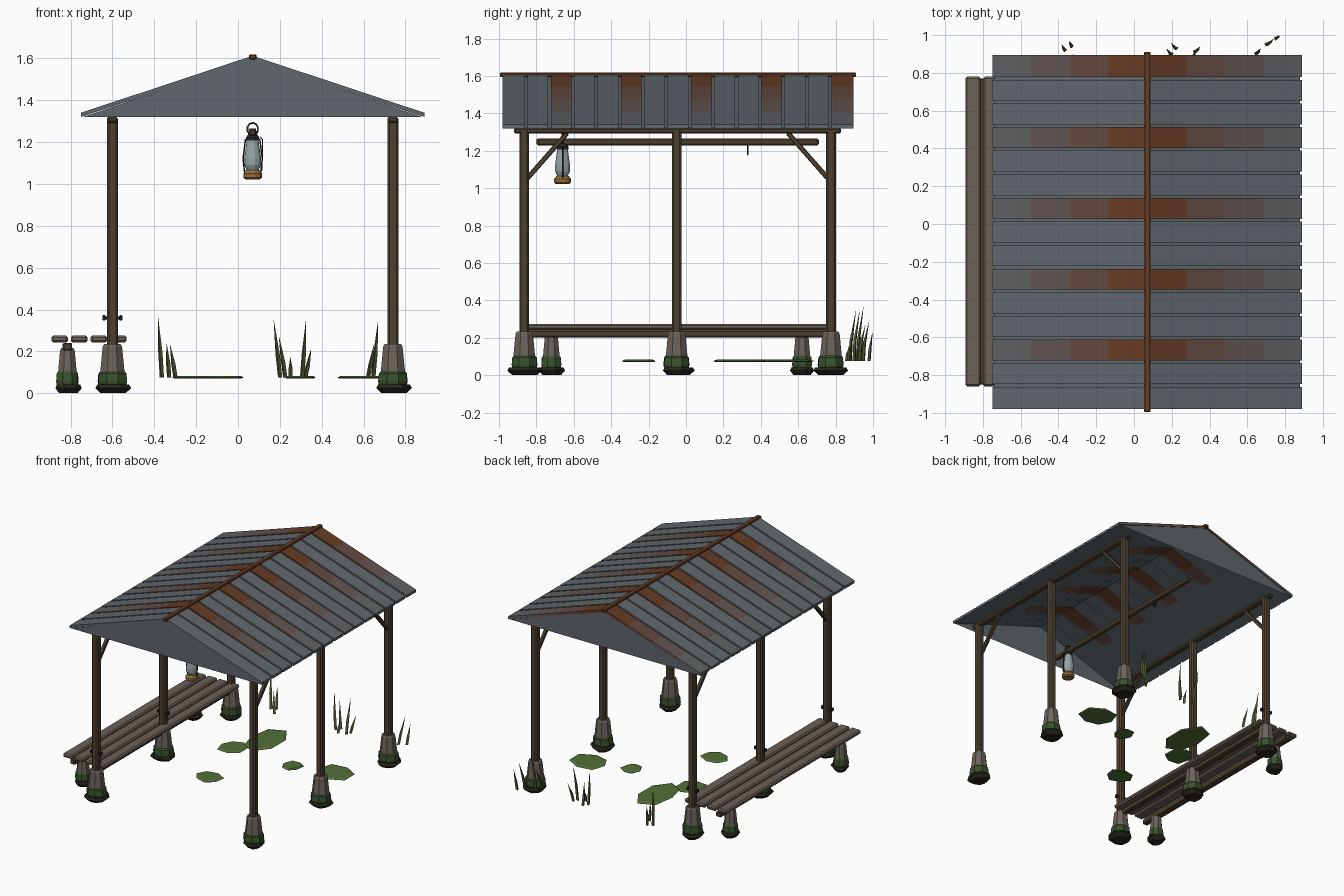
import bpy, bmesh, math, random
from mathutils import Vector

if "Cube" in bpy.data.objects:
    bpy.data.objects.remove(bpy.data.objects["Cube"])

random.seed(4)
CX = 0.07                                   # ridge line
POST_X, POST_Y = (-0.6, 0.74), (-0.865, -0.05, 0.775)


def mat(name, r, g, b):
    m = bpy.data.materials.new(name)
    m.diffuse_color = (r, g, b, 1)
    m.use_nodes = True
    m.node_tree.nodes["Principled BSDF"].inputs["Base Color"].default_value = m.diffuse_color
    return m


STEEL, RUST = (0.115, 0.135, 0.15), (0.13, 0.045, 0.018)
fade = [0, 0.25, 0.5, 0.8]
steel = mat("steel", *STEEL)
rusts = [mat("rust_%d" % i, *[a + (b - a) * t for a, b in zip(RUST, STEEL)]) for i, t in enumerate(fade)]
wood = mat("wood", 0.075, 0.052, 0.03)
plank = mat("weathered_plank", 0.15, 0.12, 0.095)
stone = mat("stone", 0.15, 0.125, 0.105)
moss = mat("moss", 0.04, 0.085, 0.025)
leaf = mat("leaf", 0.085, 0.16, 0.04)
blade = mat("grass", 0.09, 0.11, 0.035)
soil = mat("soil", 0.02, 0.018, 0.012)
iron = mat("iron", 0.02, 0.02, 0.02)
glass = mat("glass", 0.3, 0.38, 0.38)
brass = mat("brass", 0.3, 0.15, 0.04)


def finish(name, bm, *mats):
    bmesh.ops.recalc_face_normals(bm, faces=bm.faces[:])
    me = bpy.data.meshes.new(name)
    bm.to_mesh(me)
    bm.free()
    for m in mats:
        me.materials.append(m)
    ob = bpy.data.objects.new(name, me)
    bpy.context.collection.objects.link(ob)
    return ob


def beam(name, a, b, w, h, m, bevel=0.008):
    """Bevelled timber from point a to point b."""
    a, b = Vector(a), Vector(b)
    d = b - a
    bm = bmesh.new()
    bmesh.ops.create_cube(bm, size=1)
    for v in bm.verts:
        v.co = Vector((v.co.x * w, v.co.y * h, v.co.z * d.length))
    if bevel:
        bmesh.ops.bevel(bm, geom=bm.edges[:], offset=bevel, segments=1, affect='EDGES')
    ob = finish(name, bm, m)
    ob.location = (a + b) / 2
    # local y stays in the vertical plane of a timber that runs along y
    ob.rotation_euler = (-math.atan2(d.y, d.z), 0, 0) if abs(d.x) < 1e-6 else d.to_track_quat('Z', 'Y').to_euler()
    return ob


def lathe(name, profile, loc, m, sides=8, jitter=0.0):
    """Surface of revolution from (radius, z) points, capped at both ends."""
    bm = bmesh.new()
    wob = [1 + random.uniform(-jitter, jitter) for _ in range(sides)]
    rings = []
    for r, z in profile:
        rings.append([bm.verts.new((r * wob[i] * math.cos(math.tau * (i + .5) / sides),
                                    r * wob[i] * math.sin(math.tau * (i + .5) / sides), z))
                      for i in range(sides)])
    for lo, hi in zip(rings, rings[1:]):
        for i in range(sides):
            j = (i + 1) % sides
            bm.faces.new((lo[i], lo[j], hi[j], hi[i]))
    bm.faces.new(rings[0])
    bm.faces.new(rings[-1])
    ob = finish(name, bm, m)
    ob.location = loc
    return ob


def wire(name, pts, r, m):
    cu = bpy.data.curves.new(name, 'CURVE')
    cu.dimensions = '3D'
    cu.bevel_depth = r
    cu.bevel_resolution = 1
    cu.use_fill_caps = True
    sp = cu.splines.new('POLY')
    sp.points.add(len(pts) - 1)
    for p, c in zip(sp.points, pts):
        p.co = (*c, 1)
    cu.materials.append(m)
    ob = bpy.data.objects.new(name, cu)
    bpy.context.collection.objects.link(ob)


# roof shell: two slopes and closed gables, open underneath
Y0, Y1, HALF = -0.98, 0.895, 0.82
bm = bmesh.new()
ends = [[bm.verts.new((CX + x, y, z)) for x, z in ((-HALF + .01, 1.32), (0, 1.595), (HALF - .01, 1.32))]
        for y in (Y0 + .004, Y1 - .004)]
f, b = ends
bm.faces.new(f)
bm.faces.new(b)
for i in (0, 1):
    bm.faces.new((f[i], f[i + 1], b[i + 1], b[i]))
finish("roof_shell", bm, steel)

# roof panels, every third one rusted from the ridge down
step = (Y1 - Y0) / 15
for side in (-1, 1):
    bm = bmesh.new()
    for k in range(15):
        ya, yb = Y0 + k * step + .007, Y0 + (k + 1) * step - .007
        if k == 0:
            ya = Y0
        if k == 14:
            yb = Y1
        rows = []
        for i in range(5):
            t = i / 4
            x, z = CX + side * HALF * t, 1.612 - .272 * t
            rows.append([bm.verts.new(c) for c in ((x, ya, z), (x, yb, z), (x, yb, z - .02), (x, ya, z - .02))])
        for i in range(4):
            for j in range(4):
                n = (j + 1) % 4
                fc = bm.faces.new((rows[i][j], rows[i][n], rows[i + 1][n], rows[i + 1][j]))
                fc.material_index = i + 1 if k % 3 == 2 else 0
        bm.faces.new(rows[0])
        bm.faces.new(rows[4])
    finish("roof_panels", bm, steel, *rusts)
beam("ridge_cap", (CX, -0.995, 1.607), (CX, 0.91, 1.607), 0.036, 0.024, rusts[0], 0.005)


def footing(x, y, s, top):
    """Stone pier with moss collar and soil skirt."""
    lathe("footing", [(.068 * s, .02), (.062 * s, .11), (.05 * s, top - .012), (.042 * s, top)], (x, y, 0), stone)
    lathe("footing_moss", [(.07 * s, .04), (.074 * s, .055), (.07 * s, .095), (.06 * s, .105)], (x, y, 0), moss, 8, .04)
    lathe("footing_soil", [(.06 * s, 0), (.086 * s, .025), (.076 * s, .042)], (x, y, 0), soil, 9, .15)


# posts, plates and knee braces
for x in POST_X:
    for y in POST_Y:
        beam("post", (x, y, .22), (x, y, 1.32), .052, .052, wood, .01)
        footing(x, y, 1, .235)
    beam("eave_plate", (x, -.92, 1.307), (x, .83, 1.307), .05, .03, wood)
    beam("knee_brace", (x, -.855, 1.045), (x, -.635, 1.295), .026, .026, wood, .004)
    beam("knee_brace", (x, .765, 1.045), (x, .545, 1.295), .026, .026, wood, .004)

# bench
for i in range(4):
    x = -.852 + i * .0935
    beam("bench_slat", (x, -.86, .259), (x, .78, .259), .08, .032, plank, .009)
for x in (-.815, -.6):
    beam("bench_rail", (x, -.85, .222), (x, .77, .222), .045, .038, wood, .006)
for y in (-.72, .62):
    footing(-.815, y, .76, .215)
for y in POST_Y:
    beam("post_bolt", (-.648, y, .36), (-.552, y, .36), .014, .014, iron, .003)
    for x in (-.64, -.56):
        beam("bolt_head", (x - .008, y, .36), (x + .008, y, .36), .026, .026, iron, .004)

# hanging beam and spare hook
beam("hanging_beam", (CX, -.8, 1.247), (CX, .71, 1.247), .034, .036, wood)
wire("spare_hook", [(CX, .33, 1.235), (CX, .33, 1.195), (CX + .01, .33, 1.18),
                    (CX + .022, .33, 1.185), (CX + .026, .33, 1.2)], .005, iron)

# lantern
LY = -.66
L = (CX, LY, 0)
lathe("lantern_base", [(.036, 1.022), (.046, 1.03), (.046, 1.05), (.034, 1.066)], L, brass, 12)
lathe("lantern_glass", [(.03, 1.066), (.041, 1.09), (.042, 1.12), (.028, 1.215)], L, glass, 12)
lathe("lantern_cap", [(.032, 1.208), (.033, 1.222), (.02, 1.24), (.016, 1.265)], L, iron, 12)
for s in (-1, 1):
    wire("lantern_frame", [(CX + s * .038, LY, 1.05), (CX + s * .046, LY, 1.12),
                           (CX + s * .034, LY, 1.215)], .004, iron)
wire("lantern_handle", [(CX + .044, LY, 1.065), (CX + .048, LY, 1.21), (CX + .036, LY, 1.225)], .003, iron)
wire("lantern_loop", [(CX + .026 * math.sin(a * math.tau / 10), LY, 1.262 + .03 * math.cos(a * math.tau / 10))
                      for a in range(11)], .005, iron)

# leafy ground patches
for x, y, rx, ry in ((-.1, .47, .13, .2), (-.22, .25, .1, .11), (-.075, -.25, .1, .085),
                     (.3, .235, .07, .08), (.6, .31, .14, .13)):
    ob = lathe("ground_patch", [(.92, .071), (1, .076), (.85, .083)], (x, y, 0), leaf, 7, .14)
    ob.scale = (rx, ry, 1)

# grass tufts: thin leaning three-sided blades (x, y, height, lean)
for x, y, h, lean in ((-.365, .92, .3, -.018), (-.33, .94, .17, -.012), (-.3, .87, .16, -.025),
                      (.2, .9, .28, -.03), (.225, .93, .2, -.03), (.25, .86, .1, .0),
                      (.305, .88, .28, .02), (.32, .91, .14, .03),
                      (.62, .87, .16, .03), (.645, .9, .28, .025), (.7, .95, .22, .04), (.75, .98, .16, .02)):
    bm = bmesh.new()
    tip = bm.verts.new((x + lean, min(y + .03, .998), .075 + h))
    ring = [bm.verts.new((x + .012 * math.cos(a), y + .01 * math.sin(a), .075)) for a in (.3, 2.4, 4.5)]
    mid = [bm.verts.new((v.co.x + lean * .4, v.co.y + .005, .075 + h * .4)) for v in ring]
    bm.faces.new(ring)
    for i in range(3):
        j = (i + 1) % 3
        bm.faces.new((ring[i], ring[j], mid[j], mid[i]))
        bm.faces.new((mid[i], mid[j], tip))
    finish("grass_blade", bm, blade)
